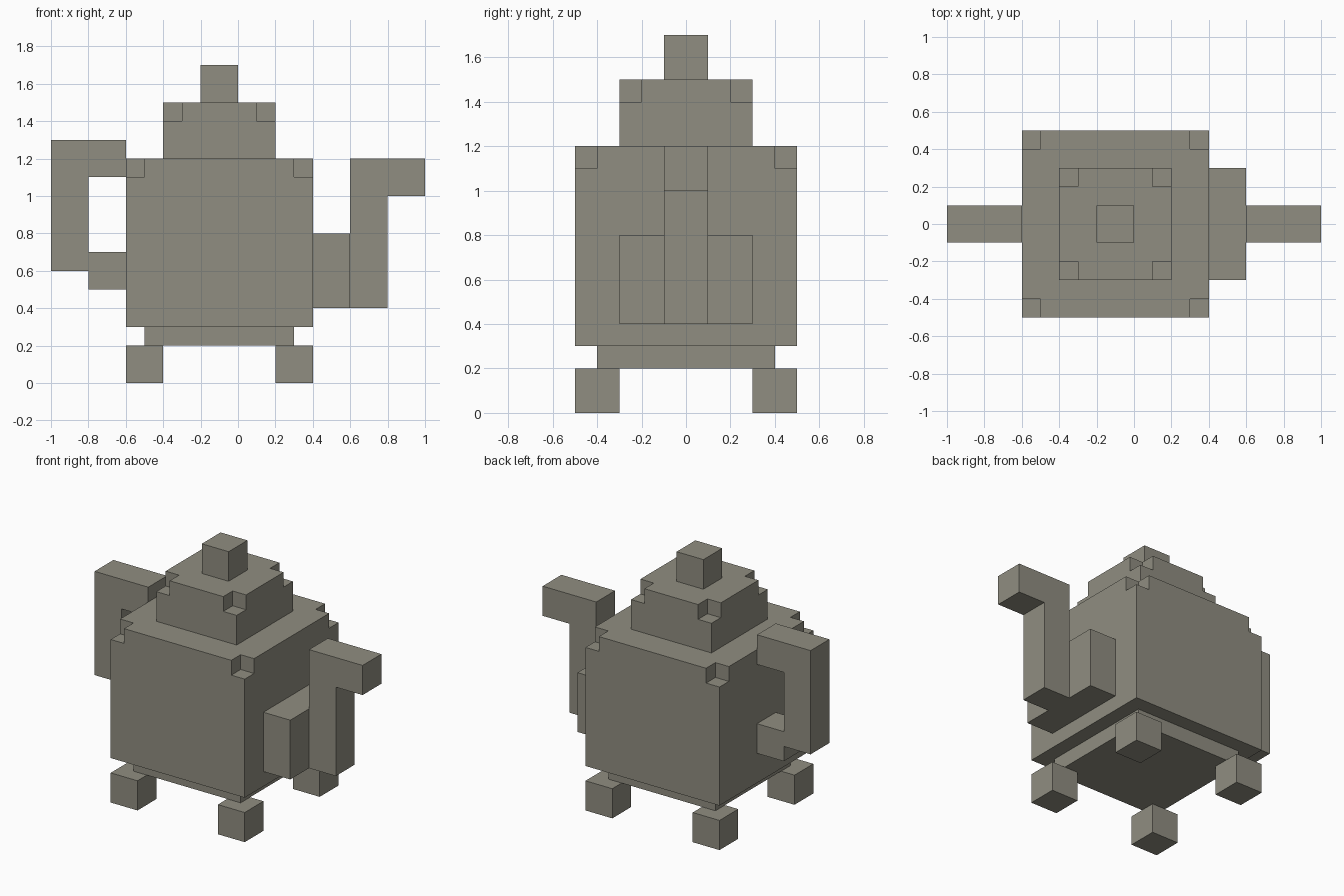
import bpy
import bmesh
from mathutils import Vector

if "Cube" in bpy.data.objects:
    bpy.data.objects.remove(bpy.data.objects["Cube"], do_unlink=True)

# One stone colour for the whole teapot
STONE = (0.28, 0.27, 0.22, 1.0)
stone = bpy.data.materials.new("stone_grey")
stone.use_nodes = True
stone.diffuse_color = STONE
stone.node_tree.nodes["Principled BSDF"].inputs["Base Color"].default_value = STONE

CENTRE = -0.1  # x of the pot's own axis
NOTCH = 0.1


def finish(name, bm):
    bmesh.ops.recalc_face_normals(bm, faces=bm.faces)
    mesh = bpy.data.meshes.new(name)
    bm.to_mesh(mesh)
    bm.free()
    mesh.materials.append(stone)
    obj = bpy.data.objects.new(name, mesh)
    bpy.context.collection.objects.link(obj)
    return obj


def add_box(bm, low, high):
    low, high = Vector(low), Vector(high)
    verts = bmesh.ops.create_cube(bm, size=1)["verts"]
    bmesh.ops.scale(bm, vec=high - low, verts=verts)
    bmesh.ops.translate(bm, vec=(low + high) / 2, verts=verts)


def block(name, x, half, bottom, top, y=0):
    """Square block around (x, y)."""
    bm = bmesh.new()
    add_box(bm, (x - half, y - half, bottom), (x + half, y + half, top))
    return finish(name, bm)


def notch_top(obj, half, top):
    """Cut a small cube out of each upper corner."""
    bm = bmesh.new()
    size = NOTCH * 2
    for sx in (-1, 1):
        for sy in (-1, 1):
            c = Vector((CENTRE + sx * half, sy * half, top))
            r = Vector((NOTCH, NOTCH, NOTCH))
            add_box(bm, c - r, c + r)
    cutter = finish("corner_cutter", bm)
    cutter.hide_render = True
    mod = obj.modifiers.new("corner_notches", 'BOOLEAN')
    mod.operation = 'DIFFERENCE'
    mod.solver = 'EXACT'
    mod.object = cutter
    bpy.context.view_layer.objects.active = obj
    bpy.ops.object.modifier_apply(modifier=mod.name)
    bpy.data.objects.remove(cutter, do_unlink=True)


def side_profile(name, points, half):
    """Extrude an x-z outline across y."""
    bm = bmesh.new()
    face = bm.faces.new([bm.verts.new((x, -half, z)) for x, z in points])
    new = bmesh.ops.extrude_face_region(bm, geom=[face])["geom"]
    verts = [v for v in new if isinstance(v, bmesh.types.BMVert)]
    bmesh.ops.translate(bm, vec=(0, 2 * half, 0), verts=verts)
    return finish(name, bm)


# Pot, lid and knob stacked on one axis
block("base_plate", CENTRE, 0.4, 0.2, 0.3)
notch_top(block("pot_body", CENTRE, 0.5, 0.3, 1.2), 0.5, 1.2)
notch_top(block("lid", CENTRE, 0.3, 1.2, 1.5), 0.3, 1.5)
block("lid_knob", CENTRE, 0.1, 1.5, 1.7)

# Four feet
for end, sx in (("left", 1), ("right", -1)):
    for side, sy in (("front", -1), ("back", 1)):
        block(f"foot_{side}_{end}", CENTRE + sx * 0.4, 0.1, 0, 0.2, sy * 0.4)

# Spout: wide root, then a narrow stem with a lip
side_profile("spout_root", [(0.4, 0.4), (0.6, 0.4), (0.6, 0.8), (0.4, 0.8)], 0.3)
side_profile("spout", [(0.6, 0.4), (0.8, 0.4), (0.8, 1.0), (1.0, 1.0),
                       (1.0, 1.2), (0.6, 1.2)], 0.1)

# Handle loop
side_profile("handle", [(-0.6, 1.3), (-1.0, 1.3), (-1.0, 0.6), (-0.8, 0.6),
                        (-0.8, 0.5), (-0.6, 0.5), (-0.6, 0.7), (-0.8, 0.7),
                        (-0.8, 1.1), (-0.6, 1.1)], 0.1)
